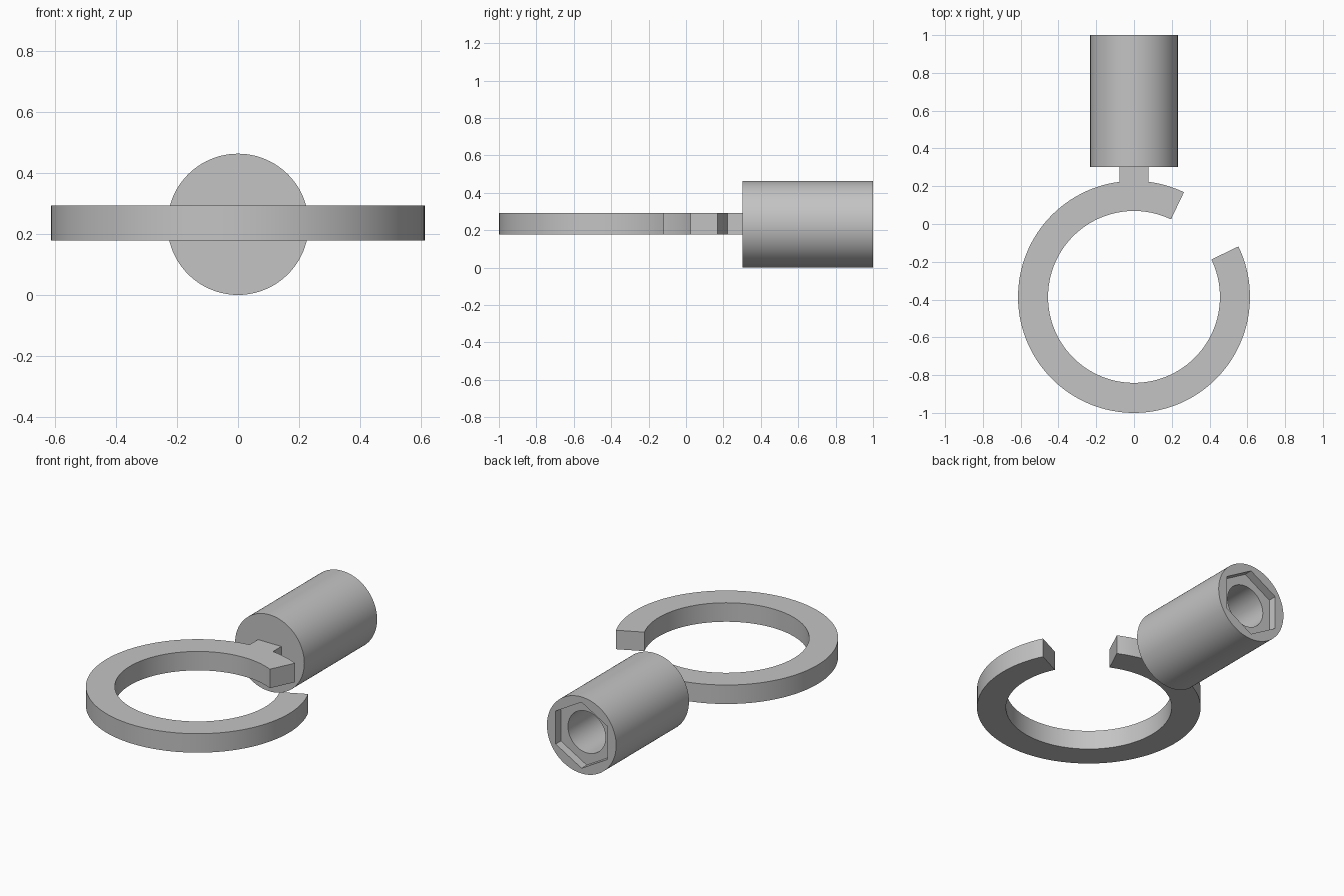
import bpy, bmesh, math
from mathutils import Vector

cube = bpy.data.objects.get("Cube")
if cube:
    bpy.data.objects.remove(cube, do_unlink=True)

GREY = (0.55, 0.55, 0.55, 1)
grey = bpy.data.materials.new("plain grey")
grey.use_nodes = True
grey.diffuse_color = GREY
grey.node_tree.nodes["Principled BSDF"].inputs["Base Color"].default_value = GREY


def finish(bm, name):
    bmesh.ops.recalc_face_normals(bm, faces=bm.faces[:])
    mesh = bpy.data.meshes.new(name)
    bm.to_mesh(mesh)
    bm.free()
    mesh.materials.append(grey)
    obj = bpy.data.objects.new(name, mesh)
    bpy.context.collection.objects.link(obj)
    bpy.ops.object.select_all(action='DESELECT')
    obj.select_set(True)
    bpy.context.view_layer.objects.active = obj
    bpy.ops.object.shade_smooth_by_angle(angle=math.radians(25))
    return obj


# Open ring with its neck, drawn as one outline and extruded
RING_Y, OUTER, INNER = -0.386, 0.614, 0.455
BOTTOM, TOP = 0.178, 0.293
NECK_HALF, NECK_END = 0.078, 0.31
GAP_START, GAP_END = math.radians(25.8), math.radians(64.5)


def arc(radius, a, b, steps):
    return [(radius * math.cos(a + (b - a) * i / steps),
             RING_Y + radius * math.sin(a + (b - a) * i / steps))
            for i in range(steps + 1)]


neck_angle = math.acos(NECK_HALF / OUTER)
full = GAP_START + math.tau
outline = arc(OUTER, GAP_END, neck_angle, 8)
outline += [(NECK_HALF, NECK_END), (-NECK_HALF, NECK_END)]
outline += arc(OUTER, math.pi - neck_angle, full, 100)
outline += arc(INNER, full, GAP_END, 120)

bm = bmesh.new()
face = bm.faces.new([bm.verts.new((x, y, BOTTOM)) for x, y in outline])
extruded = bmesh.ops.extrude_face_region(bm, geom=[face])["geom"]
top_verts = [g for g in extruded if isinstance(g, bmesh.types.BMVert)]
bmesh.ops.translate(bm, verts=top_verts, vec=Vector((0, 0, TOP - BOTTOM)))
finish(bm, "open_ring")

# Socket: rings lofted along y, with a hexagonal recess and a blind bore
SEGMENTS = 96
RADIUS, HEX, BORE = 0.232, 0.2, 0.126
FRONT, BACK, HEX_FLOOR, BORE_END = 0.303, 1.0, 0.95, 0.42


def circle(radius):
    return lambda a: radius


def hexagon(radius):
    step = math.pi / 3
    return lambda a: radius * math.cos(step / 2) / math.cos(a % step - step / 2)


sections = [(FRONT, circle(RADIUS)), (BACK, circle(RADIUS)),
            (BACK, hexagon(HEX)), (HEX_FLOOR, hexagon(HEX)),
            (HEX_FLOOR, circle(BORE)), (BORE_END, circle(BORE))]

bm = bmesh.new()
loops = []
for y, shape in sections:
    loop = []
    for i in range(SEGMENTS):
        a = math.tau * i / SEGMENTS
        r = shape(a)
        loop.append(bm.verts.new((r * math.sin(a), y, RADIUS + r * math.cos(a))))
    loops.append(loop)
for p, q in zip(loops, loops[1:]):
    for i in range(SEGMENTS):
        j = (i + 1) % SEGMENTS
        bm.faces.new((p[i], p[j], q[j], q[i]))
bm.faces.new(loops[0])
bm.faces.new(loops[-1])
finish(bm, "hex_socket")
